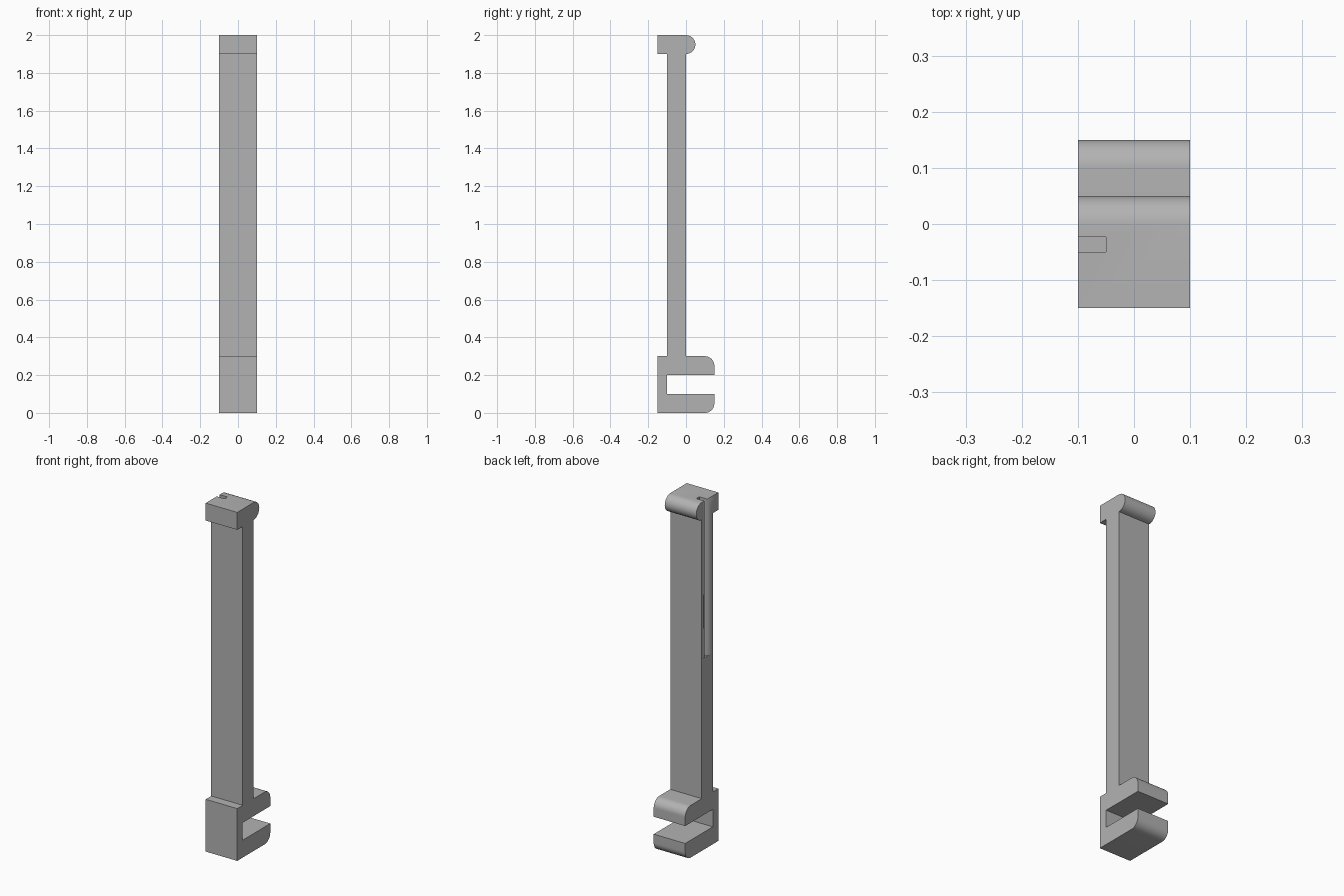
import bpy, bmesh, math

if "Cube" in bpy.data.objects:
    bpy.data.objects.remove(bpy.data.objects["Cube"])

HALF = 0.1    # half width of every part
R = 0.05      # rounding radius

grey = bpy.data.materials.new("plain grey")
grey.diffuse_color = (0.45, 0.45, 0.45, 1)
grey.use_nodes = True
grey.node_tree.nodes["Principled BSDF"].inputs["Base Color"].default_value = grey.diffuse_color


def arc(cy, cz, a0, a1, n=12):
    """Points of an arc in the y-z plane, angles in degrees."""
    return [(cy + R * math.cos(math.radians(a0 + (a1 - a0) * i / n)),
             cz + R * math.sin(math.radians(a0 + (a1 - a0) * i / n)))
            for i in range(n + 1)]


def extrude_profile(name, points, x0=-HALF, x1=HALF):
    """Extrude a y-z outline along x."""
    bm = bmesh.new()
    face = bm.faces.new([bm.verts.new((x0, y, z)) for y, z in points])
    ext = bmesh.ops.extrude_face_region(bm, geom=[face])
    moved = [g for g in ext["geom"] if isinstance(g, bmesh.types.BMVert)]
    bmesh.ops.translate(bm, verts=moved, vec=(x1 - x0, 0, 0))
    bmesh.ops.recalc_face_normals(bm, faces=bm.faces)
    mesh = bpy.data.meshes.new(name)
    bm.to_mesh(mesh)
    bm.free()
    obj = bpy.data.objects.new(name, mesh)
    bpy.context.collection.objects.link(obj)
    mesh.materials.append(grey)
    bpy.ops.object.select_all(action="DESELECT")
    obj.select_set(True)
    bpy.context.view_layer.objects.active = obj
    bpy.ops.object.shade_smooth_by_angle(angle=math.radians(30))
    return obj


# Clamp: C-shaped jaw with rounded tips and a short stub for the bar
extrude_profile("clamp", [(-0.15, 0)] + arc(0.1, 0.05, -90, 0)
                + [(0.15, 0.1), (-0.1, 0.1), (-0.1, 0.2), (0.15, 0.2)]
                + arc(0.1, 0.25, 0, 90)
                + [(0, 0.3), (0, 0.35), (-0.1, 0.35), (-0.1, 0.3), (-0.15, 0.3)])

# Lower half of the bar
extrude_profile("lower_bar", [(-0.1, 0.35), (0, 0.35), (0, 1.1), (-0.1, 1.1)])

# Upper half of the bar with its rounded head
upper = extrude_profile("upper_bar", [(-0.1, 1.1), (0, 1.1)]
                        + arc(0, 1.95, -90, 90)
                        + [(-0.15, 2), (-0.15, 1.9), (-0.1, 1.9)])

# Groove down the left side of the upper bar and head
cutter = extrude_profile("groove_cutter", [(-0.05, 1.0), (-0.023, 1.0),
                                           (-0.023, 2.1), (-0.05, 2.1)], -0.15, -0.05)
cutter.hide_render = True
cutter.hide_set(True)
cut = upper.modifiers.new("groove", "BOOLEAN")
cut.operation = "DIFFERENCE"
cut.solver = "EXACT"
cut.object = cutter
